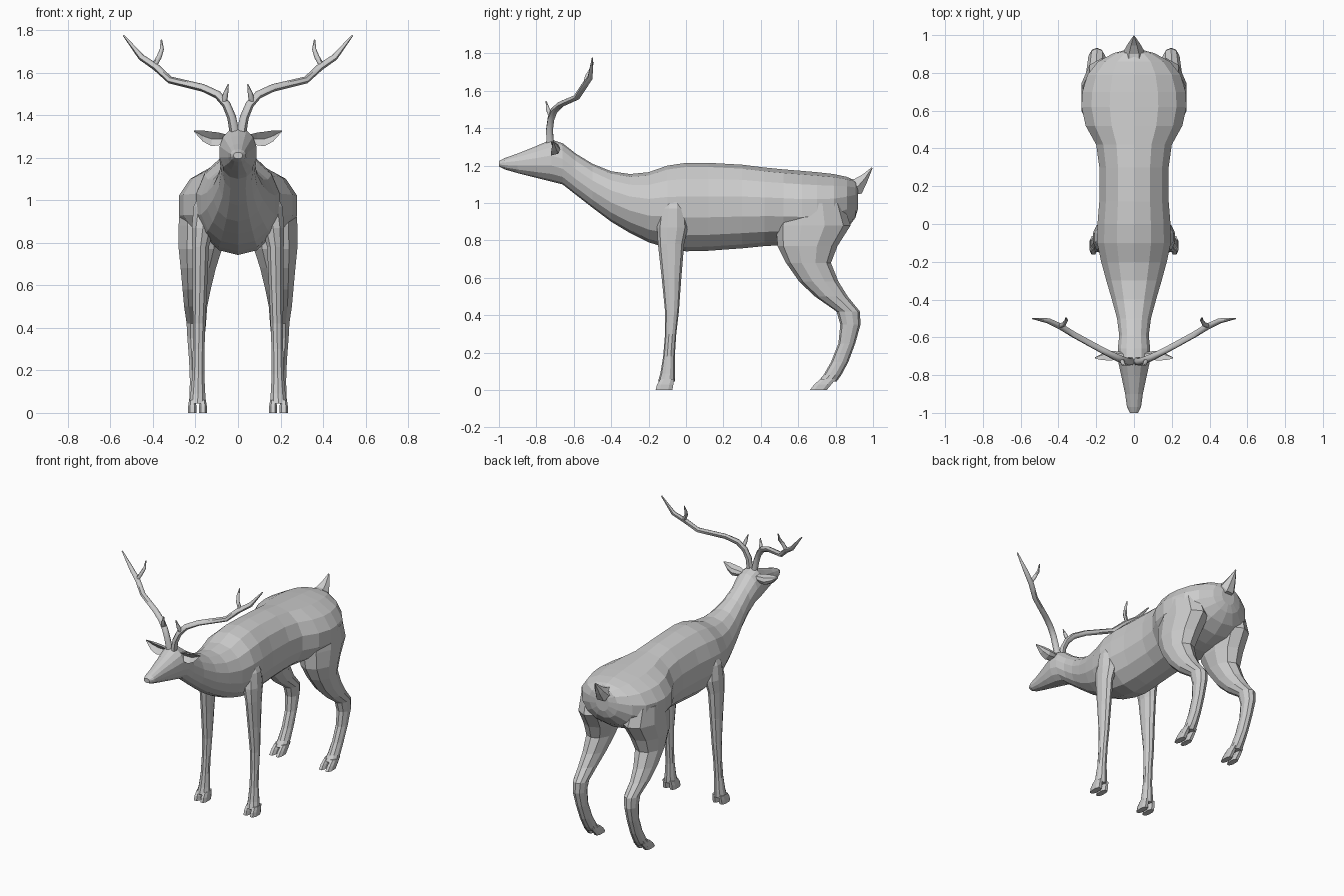
import bpy, bmesh, math
from mathutils import Vector

grey = bpy.data.materials.new("warm_grey")
grey.diffuse_color = (0.6, 0.6, 0.6, 1)


def ring(c, u, v, n, power=2.0, turn=0.0):
    """Points of a superellipse round c with half axes u and v."""
    pts = []
    for i in range(n):
        a = 2 * math.pi * (i + turn) / n
        ca, sa = math.cos(a), math.sin(a)
        k = 2 / power
        pts.append(Vector(c) + Vector(u) * math.copysign(abs(ca) ** k, ca)
                   + Vector(v) * math.copysign(abs(sa) ** k, sa))
    return pts


def loft(name, rings, mirror=False, smooth=None):
    """Skin a chain of rings, cap both ends, optionally mirror across x."""
    bm = bmesh.new()
    rows = [[bm.verts.new(p) for p in r] for r in rings]
    n = len(rows[0])
    for a, b in zip(rows, rows[1:]):
        for i in range(n):
            j = (i + 1) % n
            bm.faces.new((a[i], a[j], b[j], b[i]))
    bm.faces.new(rows[0][::-1])
    bm.faces.new(rows[-1])
    bmesh.ops.recalc_face_normals(bm, faces=bm.faces)
    me = bpy.data.meshes.new(name)
    bm.to_mesh(me)
    bm.free()
    me.materials.append(grey)
    ob = bpy.data.objects.new(name, me)
    bpy.context.collection.objects.link(ob)
    if mirror:
        ob.modifiers.new("mirror", 'MIRROR').use_mirror_merge = False
    if smooth:
        bpy.context.view_layer.objects.active = ob
        ob.select_set(True)
        bpy.ops.object.shade_smooth_by_angle(angle=math.radians(smooth))
        ob.select_set(False)
    return ob


def upright(rows, n=10, power=2.0):
    """Horizontal rings from (z, y front, y back, x inner, x outer)."""
    return [ring(((xi + xo) / 2, (y0 + y1) / 2, z), ((xo - xi) / 2, 0, 0),
                 (0, (y1 - y0) / 2, 0), n, power, 0.5) for z, y0, y1, xi, xo in rows]


def tube(name, pts, radii, n=6):
    """Tapered mirrored tube along a path."""
    pts = [Vector(p) for p in pts]
    rings = []
    for i, p in enumerate(pts):
        t = (pts[min(i + 1, len(pts) - 1)] - pts[max(i - 1, 0)]).normalized()
        u = t.cross(Vector((0, 1, 0))).normalized()
        rings.append(ring(p, u * radii[i], t.cross(u) * radii[i], n))
    loft(name, rings, True, 60)


# Body from nose to rump: y, bottom z, top z, half width
body = [(-1.0, 1.195, 1.225, .022), (-.97, 1.18, 1.24, .038), (-.9, 1.16, 1.265, .048),
        (-.8, 1.135, 1.305, .07), (-.72, 1.115, 1.34, .088), (-.66, 1.10, 1.32, .088),
        (-.59, 1.045, 1.265, .08), (-.5, .975, 1.21, .092), (-.4, .90, 1.17, .12),
        (-.3, .84, 1.155, .15), (-.2, .79, 1.165, .178), (-.1, .76, 1.2, .2),
        (0, .742, 1.215, .198), (.12, .745, 1.215, .188), (.3, .758, 1.205, .188),
        (.42, .77, 1.19, .205), (.52, .775, 1.18, .262), (.62, .775, 1.172, .285),
        (.7, .785, 1.165, .28), (.79, .81, 1.155, .253), (.86, .86, 1.14, .195),
        (.905, .92, 1.12, .11), (.92, .97, 1.09, .05)]
loft("body", [ring((0, y, (a + b) / 2), (w, 0, 0), (0, 0, (b - a) / 2), 14, 2.1, 0.5)
              for y, a, b, w in body])

# Tail
loft("tail", [ring((0, y, z), (w, 0, 0), (0, -d * .5, d), 6) for y, z, w, d in
              [(.87, 1.085, .06, .05), (.92, 1.09, .052, .045),
               (.955, 1.13, .032, .026), (.995, 1.188, .004, .004)]])

# Front legs with shoulders: z, y front, y back, x inner, x outer
loft("front_leg", upright([
    (1.06, -.11, -.02, .1, .17), (.97, -.14, .0, .08, .212), (.87, -.155, .01, .11, .22),
    (.78, -.15, -.01, .135, .217), (.6, -.13, -.025, .143, .215), (.42, -.112, -.038, .152, .214),
    (.3, -.112, -.052, .156, .214), (.18, -.122, -.06, .157, .216), (.09, -.137, -.058, .152, .225),
    (.045, -.15, -.06, .148, .232)]), True)

# Hind legs with thighs
loft("hind_leg", upright([
    (1.0, .52, .84, .08, .275), (.88, .48, .88, .05, .285), (.77, .49, .81, .07, .284),
    (.68, .535, .775, .1, .274), (.58, .605, .815, .125, .264), (.5, .69, .865, .142, .256),
    (.42, .805, .93, .148, .244), (.35, .825, .933, .155, .24), (.25, .815, .905, .158, .232),
    (.15, .775, .868, .157, .228), (.08, .735, .83, .152, .23), (.045, .705, .805, .148, .233)]), True)

# Cloven hooves
for name, top, bottom in (("front", (-.15, -.06), (-.165, -.07)),
                          ("hind", (.705, .805), (.66, .755))):
    for side, xa, xb in (("inner", .145, .185), ("outer", .194, .236)):
        loft(name + "_hoof_" + side, upright([
            (.06, top[0] + .012, top[1], xa + .005, xb - .005),
            (.03, (top[0] + bottom[0]) / 2, (top[1] + bottom[1]) / 2, xa, xb),
            (0, bottom[0], bottom[1], xa, xb)], 8, 2.6), True)

# Ears: cupped leaf sections running outward; x, y, z, half height, thickness
ears = []
for x, y, z, h, t in [(.05, -.70, 1.29, .018, .014), (.09, -.70, 1.288, .03, .02),
                      (.125, -.70, 1.288, .034, .022), (.165, -.705, 1.302, .026, .016),
                      (.207, -.71, 1.325, .003, .003)]:
    c = Vector((x, y, z))
    ears.append([c + Vector(d) for d in
                 ((0, -t, h), (0, t * .8, h * .7), (0, t * 1.3, 0), (0, t * .8, -h * .7),
                  (0, -t, -h), (0, t * .3, 0))])
loft("ear", ears, True)

# Antlers: main beam and two tines
tube("antler_beam", [(.015, -.725, 1.31), (.03, -.73, 1.39), (.055, -.722, 1.45), (.095, -.705, 1.495),
                     (.165, -.67, 1.528), (.32, -.585, 1.565), (.385, -.545, 1.625),
                     (.455, -.512, 1.672), (.538, -.5, 1.775)],
     [.023, .021, .02, .019, .018, .017, .017, .015, .004])
tube("antler_brow_tine", [(.066, -.718, 1.455), (.058, -.738, 1.5), (.046, -.748, 1.545)],
     [.014, .012, .003])
tube("antler_upper_tine", [(.395, -.54, 1.63), (.37, -.53, 1.675), (.358, -.51, 1.71),
                           (.36, -.495, 1.755)], [.013, .012, .01, .003])
